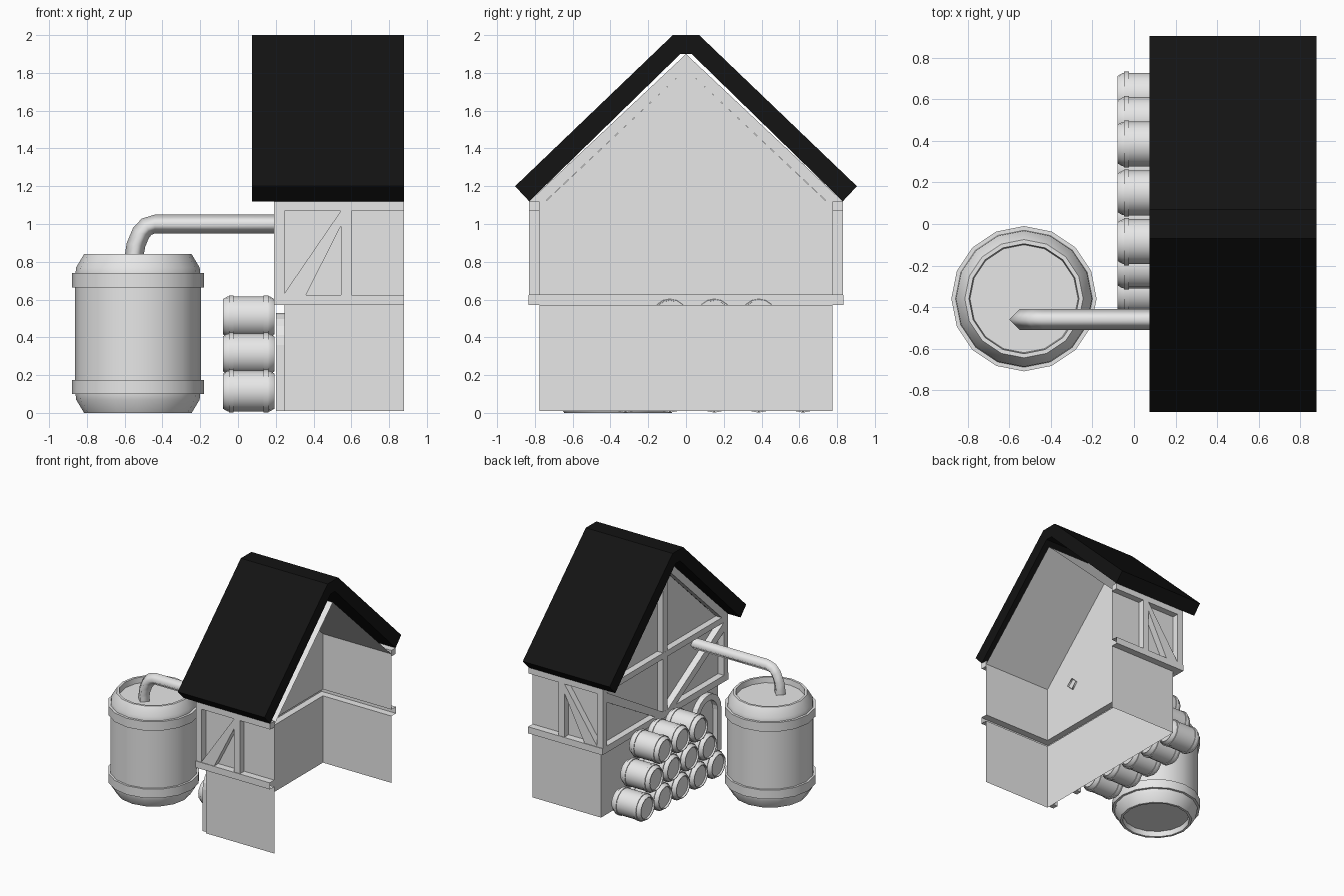
import bpy, bmesh, math
from mathutils import Matrix

cube = bpy.data.objects.get("Cube")
if cube:
    bpy.data.objects.remove(cube, do_unlink=True)


def material(name, value):
    m = bpy.data.materials.new(name)
    m.use_nodes = True
    colour = (value, value, value, 1)
    m.diffuse_color = colour
    m.node_tree.nodes["Principled BSDF"].inputs["Base Color"].default_value = colour
    return m


GREY = material("light grey", 0.8)
BLACK = material("black", 0.0065)


def finish(name, bm, mat=GREY, solid=True):
    if solid:
        bmesh.ops.recalc_face_normals(bm, faces=bm.faces)
    mesh = bpy.data.meshes.new(name)
    bm.to_mesh(mesh)
    bm.free()
    mesh.materials.append(mat)
    ob = bpy.data.objects.new(name, mesh)
    bpy.context.collection.objects.link(ob)
    return ob


def place(axis, s, d, z):
    return (d, s, z) if axis == "x" else (s, d, z)


def prism(name, pts, axis, d0, d1, mat=GREY):
    """Extrude a 2D outline (side, z) along x or y."""
    bm = bmesh.new()
    a = [bm.verts.new(place(axis, s, d0, z)) for s, z in pts]
    b = [bm.verts.new(place(axis, s, d1, z)) for s, z in pts]
    bm.faces.new(a)
    bm.faces.new(b)
    for i in range(len(pts)):
        j = (i + 1) % len(pts)
        bm.faces.new((a[i], a[j], b[j], b[i]))
    return finish(name, bm, mat)


def rect(s0, s1, z0, z1):
    return [(s0, z0), (s1, z0), (s1, z1), (s0, z1)]


def sweep(name, rows, closed=False):
    """Skin between rows of points, leaving the ends open."""
    bm = bmesh.new()
    vs = [[bm.verts.new(p) for p in row] for row in rows]
    for r0, r1 in zip(vs, vs[1:]):
        for i in range(len(r0) - 1):
            bm.faces.new((r0[i], r0[i + 1], r1[i + 1], r1[i]))
    return finish(name, bm)


# Main dimensions
END, WALL, OUT = 0.88, 0.245, 0.19     # open end, gable wall, timber face
SIDE, BEAM = 0.775, 0.83               # side wall, timber face
LOW, HIGH, PLATE, EAVE = 0.57, 0.625, 1.07, 1.12


def u_path(x, y, z):
    return [(END, y, z), (x, y, z), (x, -y, z), (END, -y, z)]


# Walls: lower storey, upper storey, gable and sloped ceiling, open at one end
sweep("lower_walls", [u_path(WALL, SIDE, 0.01), u_path(WALL, SIDE, LOW)])
sweep("upper_walls", [u_path(WALL, SIDE, HIGH), u_path(WALL, SIDE, 1.09)])
sweep("ceiling", [[(x, y, z) for x in (WALL, END)]
                  for y, z in ((SIDE, 1.09), (0, 1.82), (-SIDE, 1.09))])
bm = bmesh.new()
bm.faces.new([bm.verts.new((WALL, y, z)) for y, z in ((SIDE, 1.09), (0, 1.82), (-SIDE, 1.09))])
finish("gable_wall", bm, solid=False)

# Hollow floor band wrapping three sides
sweep("floor_band", [u_path(WALL, SIDE, LOW), u_path(OUT, BEAM + 0.005, LOW),
                     u_path(OUT, BEAM + 0.005, HIGH), u_path(WALL, SIDE, HIGH)])

# Front and back timber frames
for label, sign in (("front", -1), ("back", 1)):
    parts = {
        "corner_post": rect(OUT, 0.24, HIGH, PLATE),
        "middle_post": rect(0.545, 0.6, HIGH, PLATE),
        "top_beam": rect(OUT, END, PLATE, EAVE),
        "brace": [(0.24, HIGH), (0.36, HIGH), (0.545, 0.99), (0.545, PLATE)],
    }
    for part, outline in parts.items():
        prism(f"{label}_{part}", outline, "y", sign * SIDE, sign * BEAM)

# Gable timber frame
prism("gable_tie_beam", rect(-BEAM, BEAM, PLATE, EAVE), "x", OUT, WALL)
prism("gable_centre_post", rect(-0.03, 0.03, HIGH, 1.86), "x", OUT + 0.001, WALL)
for label, sign in (("front", -1), ("back", 1)):
    parts = {
        "post": rect(SIDE, BEAM, HIGH, PLATE),
        "brace": [(0.03, HIGH), (0.14, HIGH), (SIDE, 0.99), (SIDE, PLATE)],
        "rafter": [(BEAM, EAVE), (0, 1.9), (0, 1.82), (0.745, EAVE)],
    }
    for part, outline in parts.items():
        prism(f"gable_{label}_{part}", [(s * sign, z) for s, z in outline], "x", OUT, WALL)

# Roof slab
half = [(0.905, 1.2), (0.07, 2.0)]
under = [(0.83, 1.12), (0.03, 1.9)]
mirror = lambda pts: [(-s, z) for s, z in reversed(pts)]
prism("roof", half + mirror(half) + mirror(under[:1]) + mirror(under[1:]) + under[::-1],
      "x", 0.075, END, BLACK)

# Arched door frame under the gable
DOOR_Y, SPRING = -0.585, 0.36


def arch(radius):
    steps = [math.pi * i / 10 for i in range(11)]
    curve = [(DOOR_Y + radius * math.cos(t), SPRING + radius * math.sin(t)) for t in steps]
    return [(DOOR_Y + radius, 0.01)] + curve + [(DOOR_Y - radius, 0.01)]


prism("door_frame", arch(0.17) + arch(0.12)[::-1], "x", 0.2, WALL)

# Cask shape shared by the tank and the stacked barrels
half_cask = [(0, 0.045), (0.26, 0.045), (0.265, 0), (0.285, 0), (0.327, 0.07), (0.33, 0.1),
             (0.35, 0.1), (0.35, 0.175), (0.333, 0.175)]
HEIGHT = 0.84
CASK = half_cask + [(r, HEIGHT - z) for r, z in reversed(half_cask)]


def cask(name, matrix, sides=16):
    bm = bmesh.new()
    rings = [[bm.verts.new((r * math.cos(math.tau * i / sides),
                            r * math.sin(math.tau * i / sides), z))
              for i in range(sides)] for r, z in CASK if r]
    for a, b in zip(rings, rings[1:]):
        for i in range(sides):
            j = (i + 1) % sides
            bm.faces.new((a[i], a[j], b[j], b[i]))
    bm.faces.new(rings[0])
    bm.faces.new(rings[-1])
    bm.transform(matrix)
    ob = finish(name, bm)
    bpy.ops.object.select_all(action="DESELECT")
    ob.select_set(True)
    bpy.context.view_layer.objects.active = ob
    bpy.ops.object.shade_smooth_by_angle(angle=math.radians(30))


cask("tank", Matrix.Translation((-0.53, -0.36, 0)))

# Barrel stack: rows of five, four and three lying on their sides
for row in range(3):
    for n in range(5 - row):
        spot = (-0.08, 0.62 - 0.1175 * row - 0.235 * n, 0.115 + 0.197 * row)
        cask(f"barrel_{row + 1}_{n + 1}", Matrix.Translation(spot)
             @ Matrix.Rotation(math.pi / 2, 4, "Y") @ Matrix.Scale(0.325, 4))

# Pipe from the tank to the gable, with a diamond section
RAD = 0.05
path = [(-0.55, 0.78, 0), (-0.55, 0.83, 0), (-0.54, 0.89, 12), (-0.515, 0.95, 35),
        (-0.485, 0.985, 60), (-0.44, 1.0, 90), (0.26, 1.0, 90)]
bm = bmesh.new()
rings = []
for x, z, tilt in path:
    c, s = math.cos(math.radians(tilt)) * RAD, math.sin(math.radians(tilt)) * RAD
    rings.append([bm.verts.new(p) for p in ((x - c, -0.46, z + s), (x, -0.46 - RAD, z),
                                            (x + c, -0.46, z - s), (x, -0.46 + RAD, z))])
for a, b in zip(rings, rings[1:]):
    for i in range(4):
        j = (i + 1) % 4
        bm.faces.new((a[i], a[j], b[j], b[i]))
pipe = finish("pipe", bm)
for face in pipe.data.polygons:
    face.use_smooth = True
